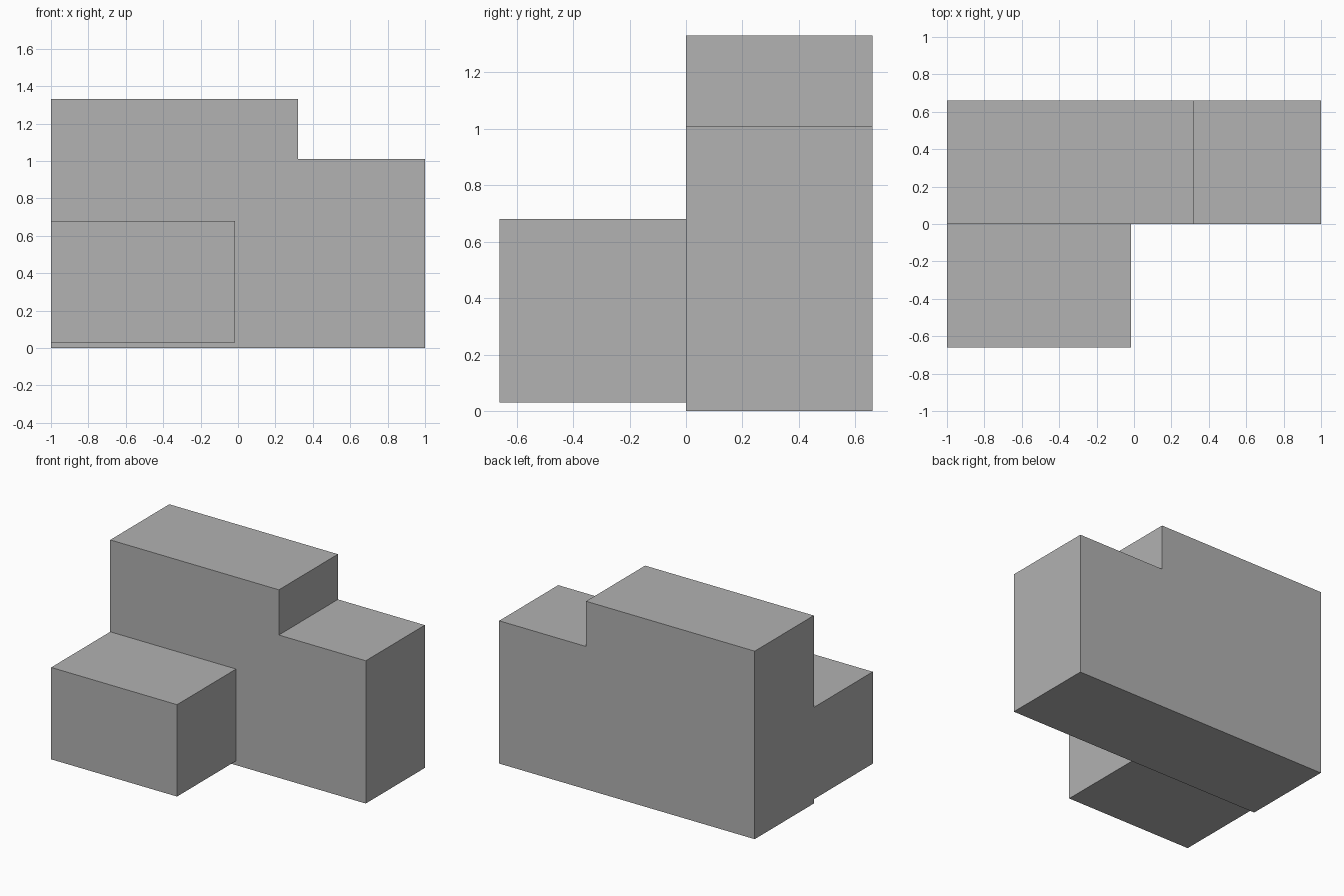
import bpy
import bmesh
from mathutils import Vector

cube = bpy.data.objects.get("Cube")
if cube:
    bpy.data.objects.remove(cube, do_unlink=True)

# Single flat grey for the whole model
grey = bpy.data.materials.new("plain_grey")
grey.use_nodes = True
grey.diffuse_color = (0.445, 0.445, 0.445, 1)
grey.node_tree.nodes["Principled BSDF"].inputs["Base Color"].default_value = grey.diffuse_color


def extruded_block(name, profile, y_front, y_back):
    """Extrude an x-z outline from y_front to y_back."""
    bm = bmesh.new()
    face = bm.faces.new([bm.verts.new((x, y_front, z)) for x, z in profile])
    result = bmesh.ops.extrude_face_region(bm, geom=[face], use_keep_orig=True)
    moved = [g for g in result["geom"] if isinstance(g, bmesh.types.BMVert)]
    bmesh.ops.translate(bm, verts=moved, vec=Vector((0, y_back - y_front, 0)))
    bmesh.ops.recalc_face_normals(bm, faces=bm.faces)
    mesh = bpy.data.meshes.new(name)
    bm.to_mesh(mesh)
    bm.free()
    mesh.materials.append(grey)
    obj = bpy.data.objects.new(name, mesh)
    bpy.context.collection.objects.link(obj)
    return obj


# Tall rear block with a step down on its left end
extruded_block("stepped_main_block",
               [(-1, 0), (1, 0), (1, 1.01), (0.32, 1.01), (0.32, 1.33), (-1, 1.33)],
               0.0, 0.66)

# Low front block, its underside slightly raised
extruded_block("front_block",
               [(-1, 0.03), (-0.015, 0.03), (-0.015, 0.68), (-1, 0.68)],
               -0.66, 0.0)
